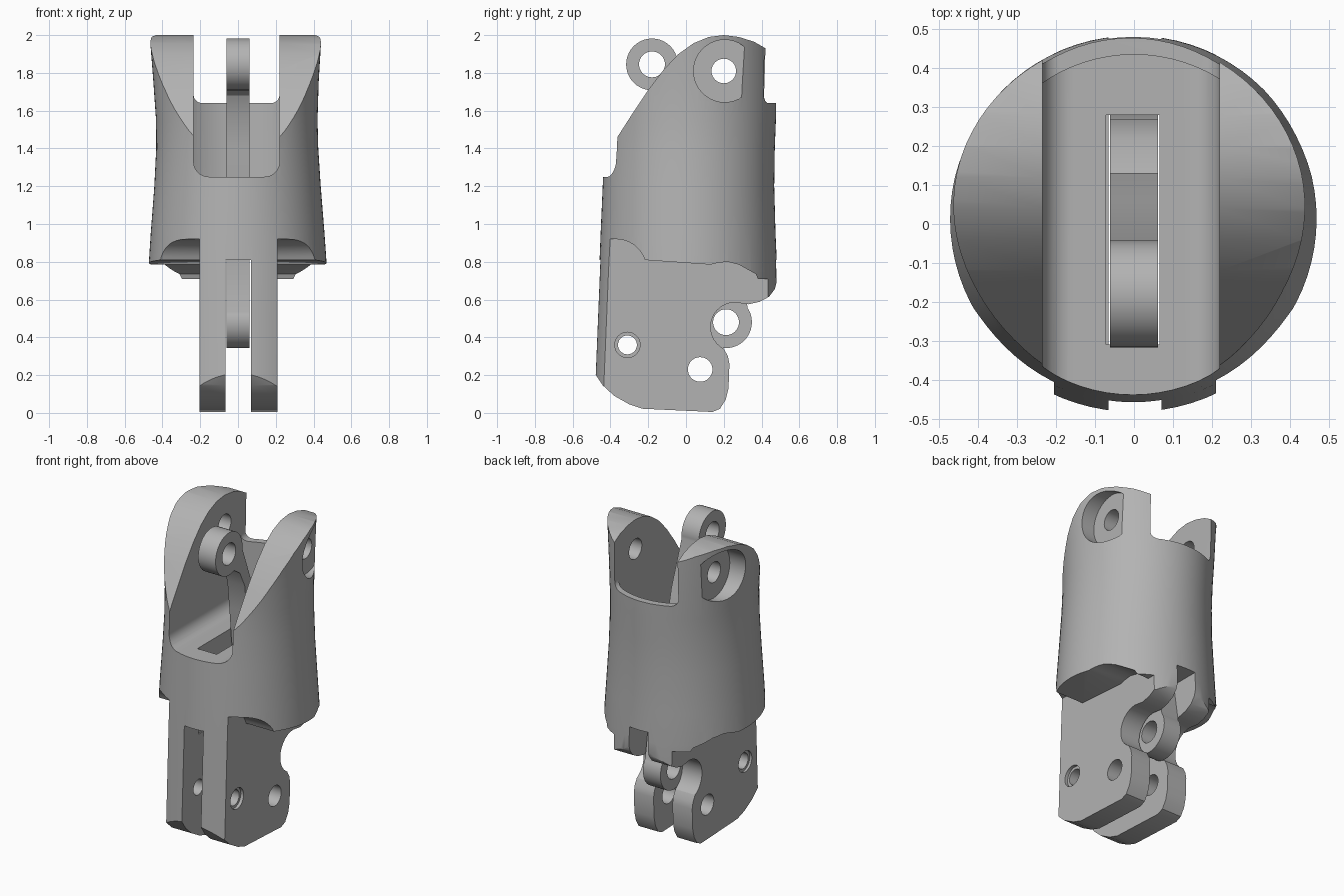
import bpy, bmesh, math
from mathutils import Vector

cube = bpy.data.objects.get("Cube")
if cube:
    bpy.data.objects.remove(cube, do_unlink=True)

grey = bpy.data.materials.new("satin_grey")
grey.use_nodes = True
grey.diffuse_color = (0.45, 0.45, 0.45, 1)
grey.node_tree.nodes["Principled BSDF"].inputs["Base Color"].default_value = (0.45, 0.45, 0.45, 1)


def rings_to_object(name, rings):
    """Skin a stack of closed rings and cap both ends."""
    bm = bmesh.new()
    loops = [[bm.verts.new(p) for p in ring] for ring in rings]
    n = len(loops[0])
    for a, b in zip(loops, loops[1:]):
        for i in range(n):
            j = (i + 1) % n
            bm.faces.new((a[i], a[j], b[j], b[i]))
    bm.faces.new(loops[0])
    bm.faces.new(loops[-1])
    bmesh.ops.recalc_face_normals(bm, faces=bm.faces)
    mesh = bpy.data.meshes.new(name)
    bm.to_mesh(mesh)
    bm.free()
    ob = bpy.data.objects.new(name, mesh)
    bpy.context.collection.objects.link(ob)
    mesh.materials.append(grey)
    return ob


def prism(name, points, axis, lo, hi):
    """Extrude a 2D outline along one axis."""
    def place(p, d):
        c = list(p)
        c.insert(axis, d)
        return c
    return rings_to_object(name, [[place(p, d) for p in points] for d in (lo, hi)])


def arc(cx, cy, r, start, end, steps=12):
    return [(cx + r * math.cos(math.radians(start + (end - start) * i / steps)),
             cy + r * math.sin(math.radians(start + (end - start) * i / steps)))
            for i in range(steps + 1)]


def pin(y, z, r, lo, hi):
    return prism("pin", arc(y, z, r, 0, 360, 40)[:-1], 0, lo, hi)


def box(x0, x1, y0, y1, z0, z1):
    return prism("box", [(x0, y0), (x1, y0), (x1, y1), (x0, y1)], 2, z0, z1)


def channel(bottom, r, y1):
    """Upright slot with rounded bottom corners, running front to back."""
    x0, x1 = -0.235, 0.22
    pts = arc(x0 + r, bottom + r, r, 180, 270, 8) + arc(x1 - r, bottom + r, r, 270, 360, 8)
    return prism("channel", pts + [(x1, 2.3), (x0, 2.3)], 1, -1, y1)


def combine(ob, other, operation):
    mod = ob.modifiers.new(operation, "BOOLEAN")
    mod.operation, mod.solver, mod.object = operation, "EXACT", other
    bpy.context.view_layer.update()
    done = bpy.data.meshes.new_from_object(ob.evaluated_get(bpy.context.evaluated_depsgraph_get()))
    ob.modifiers.clear()
    ob.data = done
    bpy.data.objects.remove(other, do_unlink=True)


def smooth(ob):
    bpy.ops.object.select_all(action="DESELECT")
    ob.select_set(True)
    bpy.context.view_layer.objects.active = ob
    bpy.ops.object.shade_smooth_by_angle(angle=math.radians(28))


# Waisted outer skin: height, front, back, right, left
sections = [(-0.1, -0.495, 0.49, -0.48, 0.48), (0.75, -0.46, 0.483, -0.475, 0.472),
            (0.95, -0.452, 0.474, -0.462, 0.458), (1.2, -0.441, 0.467, -0.443, 0.438),
            (1.4, -0.432, 0.47, -0.433, 0.425), (1.55, -0.428, 0.476, -0.434, 0.421),
            (1.75, -0.424, 0.48, -0.448, 0.427), (2.1, -0.42, 0.48, -0.475, 0.448)]
rings = []
for z, front, back, right, left in sections:
    ring = []
    for i in range(80):
        a = math.tau * i / 80
        ring.append(Vector(((left + right) / 2 + (left - right) / 2 * math.cos(a),
                            (front + back) / 2 + (back - front) / 2 * math.sin(a), z)))
    rings.append(ring)
skin = rings_to_object("skin", rings)

# Side outline of the sleeve: sloped front, domed top, stepped underside
sleeve = [(-0.6, 0.92), (-0.37, 0.92)] + arc(-0.37, 0.76, 0.16, 80, 18, 8) + [
    (0.13, 0.785), (0.17, 0.795), (0.22, 0.8), (0.28, 0.785), (0.37, 0.735), (0.38, 0.71),
    (0.6, 0.71), (0.6, 1.84), (0.43, 1.925), (0.36, 1.965), (0.28, 1.99), (0.2, 2.0),
    (0.12, 1.99), (0.04, 1.957), (-0.04, 1.9), (-0.12, 1.815), (-0.2, 1.71), (-0.28, 1.59),
    (-0.37, 1.45), (-0.45, 1.31), (-0.6, 1.05)]
body = prism("sleeve_and_fork", sleeve, 0, -0.6, 0.6)

# Lower fork: rounded toe, knuckle notch and rear lobes
fork = [(-0.6, 1.1), (-0.6, 0.4), (-0.54, 0.3), (-0.48, 0.205), (-0.44, 0.145), (-0.38, 0.09),
        (-0.3, 0.045), (-0.23, 0.022), (0.14, 0.005), (0.18, 0.022), (0.21, 0.07),
        (0.225, 0.13), (0.23, 0.26), (0.222, 0.3), (0.2, 0.34)]
fork += arc(0.26, 0.455, 0.13, 235, 90, 12) + [
    (0.33, 0.575), (0.39, 0.588), (0.44, 0.615), (0.47, 0.655), (0.482, 0.7), (0.5, 0.8), (0.5, 1.1)]
combine(body, prism("fork", fork, 0, -0.205, 0.21), "UNION")
combine(body, skin, "INTERSECT")

# Top channel, closed at the back by a thin curved wall
scoop = channel(1.25, 0.08, 0.6)
plan = [(-0.5, -0.9), (0.5, -0.9), (0.5, 0.02)] + arc(0, 0.02, 0.415, 0, 180, 40) + [(-0.5, 0.02)]
combine(scoop, prism("plan", plan, 2, 1, 2.5), "INTERSECT")
combine(body, scoop, "DIFFERENCE")
combine(body, channel(1.64, 0.045, 1), "DIFFERENCE")

# Fork gap and the slot that lets the link through
combine(body, box(-0.065, 0.07, -1, 1, -0.5, 0.81), "DIFFERENCE")
combine(body, box(-0.072, 0.066, -0.31, 0.28, 0.7, 1.4), "DIFFERENCE")

# Pivot holes and their recesses on both sides
for y, z, r in ((0.2, 1.81, 0.065), (-0.31, 0.36, 0.05), (0.075, 0.23, 0.065)):
    combine(body, pin(y, z, r, -0.8, 0.8), "DIFFERENCE")
for side in (-1, 1):
    for y, z, r, depth in ((0.205, 1.81, 0.165, 0.34), (-0.31, 0.36, 0.067, 0.19)):
        lo, hi = sorted((side * depth, side * 0.8))
        combine(body, pin(y, z, r, lo, hi), "DIFFERENCE")
smooth(body)

# Connecting link with an eye at each end
eyes = ((-0.18, 1.845, 0.137), (0.212, 0.48, 0.137))
shank = [(-0.16, 1.74), (-0.07, 1.68), (-0.02, 1.58), (0.0, 1.4), (0.02, 1.2), (0.06, 0.9),
         (0.09, 0.5), (0.335, 0.5), (0.28, 0.85), (0.27, 1.05), (0.22, 1.17), (0.13, 1.25),
         (0.06, 1.55), (-0.06, 1.87)]
link = prism("connecting_link", shank, 0, -0.062, 0.062)
for y, z, r in eyes:
    combine(link, pin(y, z, r, -0.062, 0.062), "UNION")
for y, z, r in eyes:
    combine(link, pin(y, z, r / 2, -0.3, 0.3), "DIFFERENCE")
smooth(link)
